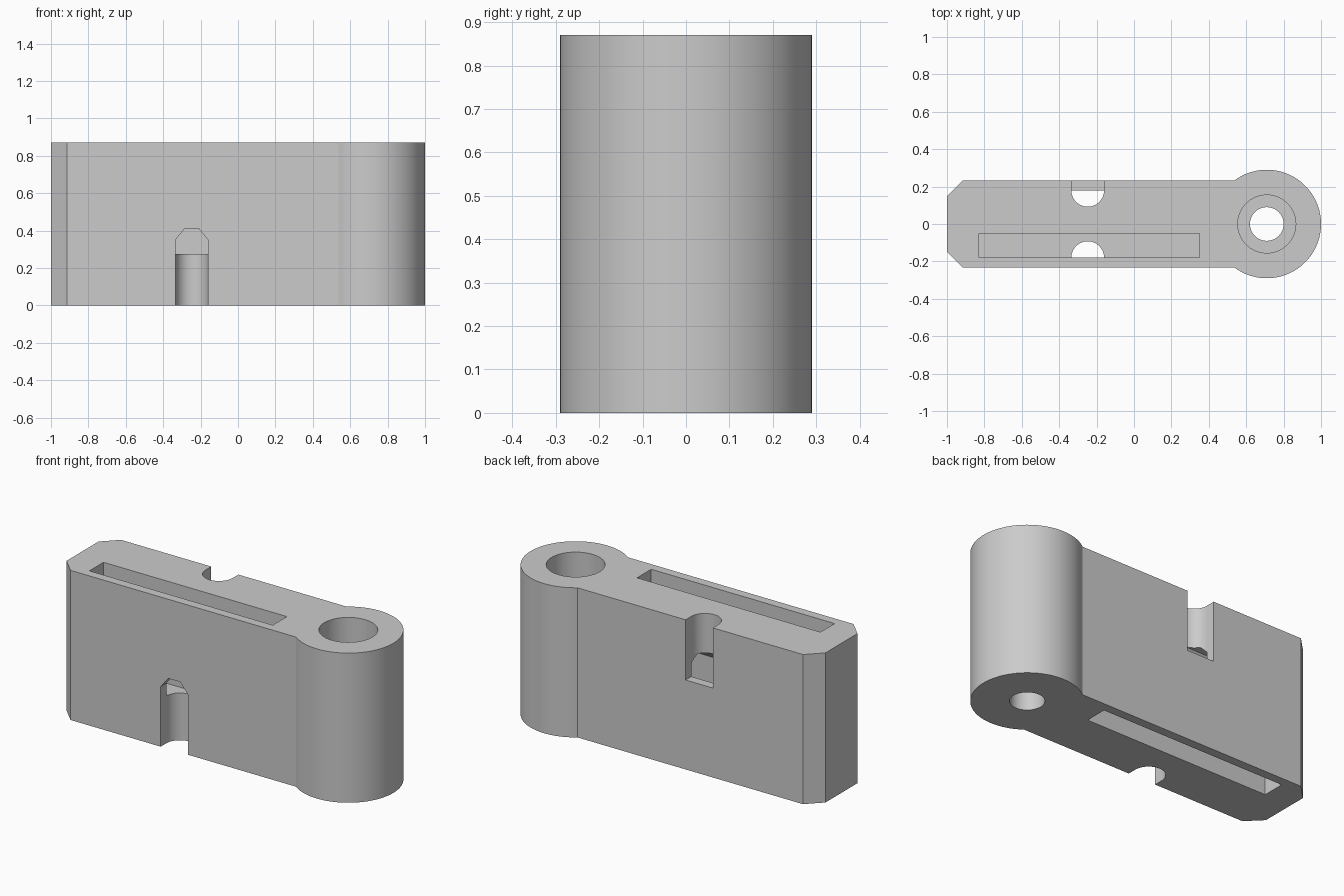
import bpy, bmesh
from math import sin, cos, pi, asin
from mathutils import Vector

cube = bpy.data.objects.get("Cube")
if cube:
    bpy.data.objects.remove(cube, do_unlink=True)

HEIGHT, HALF = 0.87, 0.232
PIVOT_X, PIVOT_R = 0.71, 0.29
NOTCH_X, NOTCH_R = -0.2475, 0.0875

grey = bpy.data.materials.new("light grey")
grey.use_nodes = True
colour = (0.6, 0.6, 0.6, 1)
grey.diffuse_color = colour
grey.node_tree.nodes["Principled BSDF"].inputs["Base Color"].default_value = colour


def arc(cx, cy, r, start, end, steps):
    angles = [start + (end - start) * i / steps for i in range(steps + 1)]
    return [(cx + r * cos(a), cy + r * sin(a)) for a in angles]


def prism(name, profile, axis, low, high):
    """Extrude a closed profile along one axis, from low to high."""
    place = {"x": lambda a, b: (low, a, b),
             "y": lambda a, b: (a, low, b),
             "z": lambda a, b: (a, b, low)}[axis]
    bm = bmesh.new()
    face = bm.faces.new([bm.verts.new(place(a, b)) for a, b in profile])
    grown = bmesh.ops.extrude_face_region(bm, geom=[face])
    shift = Vector([high - low if c == axis else 0 for c in "xyz"])
    bmesh.ops.translate(bm, vec=shift, verts=[v for v in grown["geom"] if isinstance(v, bmesh.types.BMVert)])
    bmesh.ops.recalc_face_normals(bm, faces=bm.faces)
    mesh = bpy.data.meshes.new(name)
    bm.to_mesh(mesh)
    bm.free()
    mesh.materials.append(grey)
    obj = bpy.data.objects.new(name, mesh)
    bpy.context.collection.objects.link(obj)
    return obj


def arch(left, right, base, shoulder, top, inset):
    """Doorway profile with cut upper corners."""
    return [(left, base), (right, base), (right, shoulder),
            (right - inset, top), (left + inset, top), (left, shoulder)]


def notch_profile(side):
    """Round-ended groove opening to the front (-1) or the back (1)."""
    end = arc(NOTCH_X, side * 0.18, NOTCH_R, 0, -side * pi, 24)
    return [(NOTCH_X + NOTCH_R, side * 0.4)] + end + [(NOTCH_X - NOTCH_R, side * 0.4)]


# Chamfered arm that runs into the round pivot
join = pi - asin(HALF / PIVOT_R)
outline = arc(PIVOT_X, 0, PIVOT_R, -join, join, 72)
outline += [(-0.915, HALF), (-1, 0.147), (-1, -0.147), (-0.915, -HALF)]
body = prism("arm_body", outline, "z", 0, HEIGHT)

left, right = -0.83, 0.35
notch_ends = (NOTCH_X - NOTCH_R, NOTCH_X + NOTCH_R)
slot_top = [(left, -0.18), (right, -0.18), (right, -0.05), (left, -0.05)]
cutters = [
    # Stepped pivot hole
    prism("pivot_bore", arc(PIVOT_X, 0, 0.09, 0, 2 * pi, 48)[:-1], "z", -0.1, 1),
    prism("pivot_recess", arc(PIVOT_X, 0, 0.155, 0, 2 * pi, 64)[:-1], "z", 0.275, 1),
    # Long slots from above and below
    prism("upper_slot", slot_top, "z", 0.275, 1),
    prism("lower_slot", arch(0.05, 0.18, -0.1, 0.595, 0.64, 0.043), "x", left, right),
    # Side notches that break into the slots
    prism("front_notch", notch_profile(-1), "z", -0.1, 0.3),
    prism("front_notch_arch", arch(*notch_ends, 0.28, 0.35, 0.41, 0.05), "y", -0.4, -0.12),
    prism("back_notch", notch_profile(1), "z", 0.52, 1),
]

bpy.ops.object.select_all(action="DESELECT")
bpy.context.view_layer.objects.active = body
body.select_set(True)
for cutter in cutters:
    cutter.hide_render = True
    mod = body.modifiers.new(cutter.name, "BOOLEAN")
    mod.operation, mod.solver, mod.object = "DIFFERENCE", "EXACT", cutter
    bpy.ops.object.modifier_apply(modifier=mod.name)
    bpy.data.objects.remove(cutter, do_unlink=True)

bpy.ops.object.shade_smooth_by_angle(angle=pi / 6)
